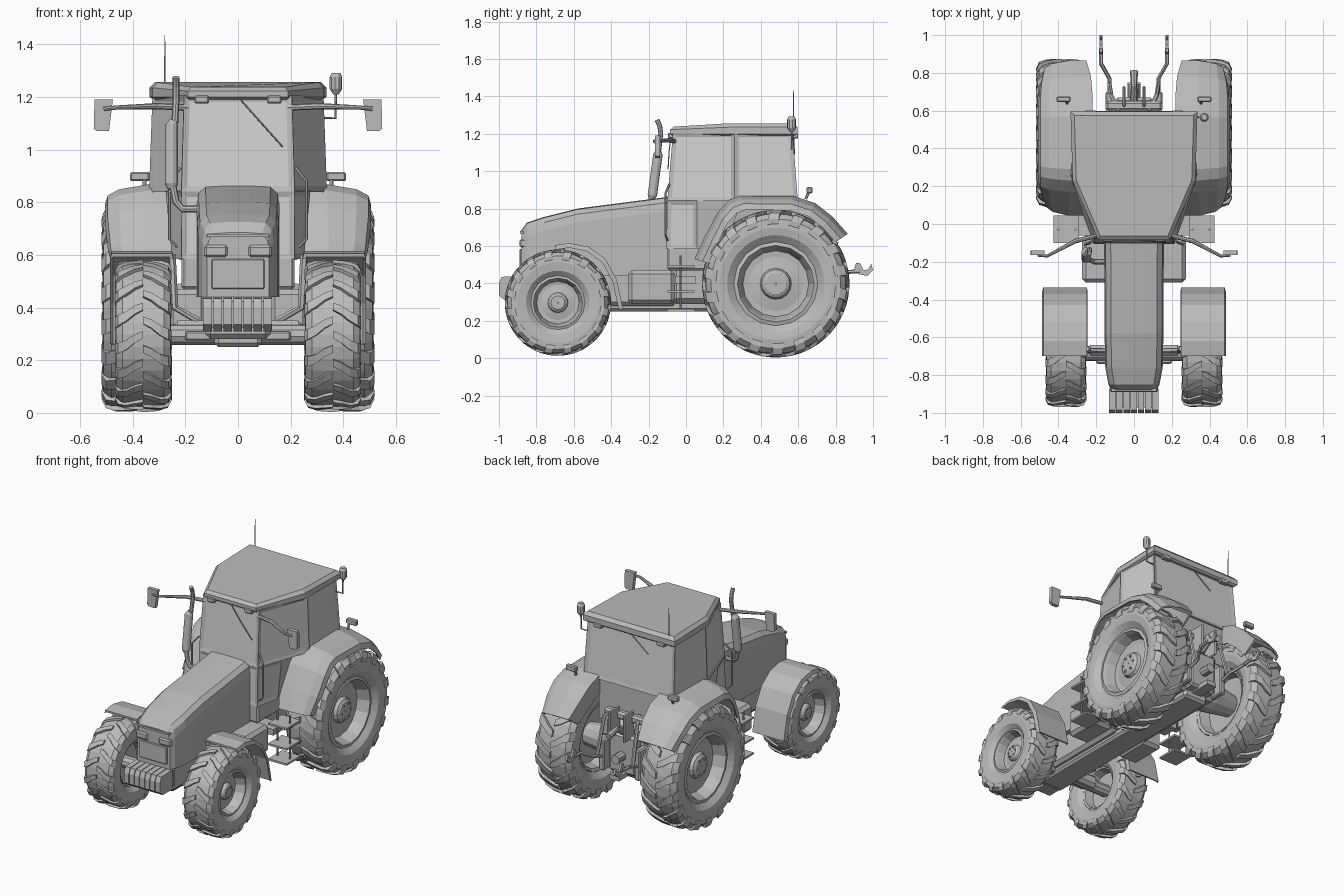
import bpy, bmesh
from math import sin, cos, pi
from mathutils import Vector

if "Cube" in bpy.data.objects:
    bpy.data.objects.remove(bpy.data.objects["Cube"])


def material(name, v):
    m = bpy.data.materials.new(name)
    m.use_nodes = True
    m.diffuse_color = (v, v, v, 1)
    m.node_tree.nodes["Principled BSDF"].inputs["Base Color"].default_value = (v, v, v, 1)
    return m


BODY = material("body grey", 0.5)
GLASS = material("glass light grey", 0.64)


def finish(name, bm):
    bmesh.ops.remove_doubles(bm, verts=bm.verts, dist=1e-5)
    bmesh.ops.recalc_face_normals(bm, faces=bm.faces)
    me = bpy.data.meshes.new(name)
    bm.to_mesh(me)
    bm.free()
    me.materials.append(BODY)
    me.materials.append(GLASS)
    ob = bpy.data.objects.new(name, me)
    bpy.context.collection.objects.link(ob)
    return ob


def add_loft(bm, rings, caps=True, loop=False):
    vs = [[bm.verts.new(p) for p in r] for r in rings]
    n = len(vs[0])
    faces = []
    for a, b in zip(vs, vs[1:] + (vs[:1] if loop else [])):
        for i in range(n):
            j = (i + 1) % n
            faces.append(bm.faces.new((a[i], a[j], b[j], b[i])))
    if caps and not loop:
        bm.faces.new(vs[0])
        bm.faces.new(vs[-1])
    return faces


def loft(name, rings):
    bm = bmesh.new()
    add_loft(bm, rings)
    return finish(name, bm)


def box(name, xs, ys, zs, bevel=0.0):
    ring = lambda z: [(xs[0], ys[0], z), (xs[1], ys[0], z), (xs[1], ys[1], z), (xs[0], ys[1], z)]
    bm = bmesh.new()
    add_loft(bm, [ring(zs[0]), ring(zs[1])])
    if bevel:
        bmesh.ops.bevel(bm, geom=bm.edges[:], offset=bevel, segments=1, affect='EDGES')
    return finish(name, bm)


def pair(name, xs, ys, zs, bevel=0.0):
    for s, side in ((1, "left"), (-1, "right")):
        box(side + "_" + name, (s * xs[0], s * xs[1]), ys, zs, bevel)


def tube(name, pts, radii, n=8):
    pts = [Vector(p) for p in pts]
    if not isinstance(radii, (list, tuple)):
        radii = [radii] * len(pts)
    rings = []
    for i, p in enumerate(pts):
        d = (pts[min(i + 1, len(pts) - 1)] - pts[max(i - 1, 0)]).normalized()
        u = d.orthogonal().normalized() if i == 0 else (u - d * u.dot(d)).normalized()
        w = d.cross(u)
        rings.append([p + (u * cos(2 * pi * k / n) + w * sin(2 * pi * k / n)) * radii[i] for k in range(n)])
    return loft(name, rings)


# Wheels: turned tyre with chevron lugs, dished rim, hub bolts
def wheel(name, s, c, R, W, k, lugs):
    def at(x, r, a):
        return (c[0] + s * x * W, c[1] + r * R * cos(a), c[2] + r * R * sin(a))

    def turned(bm, profile, n, loop):
        rings = [[at(x, r, 2 * pi * i / n) for i in range(n)] for x, r in profile]
        add_loft(bm, rings, True, loop)

    bm = bmesh.new()
    half = [(.72, k), (.95, k + .1), (1, .76), (.97, .88), (.74, .95)]
    turned(bm, half + [(0, .962)] + [(-x, r) for x, r in reversed(half)], 36, True)
    path = [(0, 0, 1), (.3, .05, 1), (.62, .14, .995), (.9, .19, .965), (1.02, .21, .88), (1, .22, .82)]
    for i in range(lugs):
        for m in (1, -1):
            a0 = 2 * pi * (i + (0.5 if m < 0 else 0)) / lugs
            rings = []
            for j, (x, da, r) in enumerate(path):
                a, w = a0 + da, 0.05 + 0.008 * j
                rings.append([at(m * x, r, a - w), at(m * x, r, a + w),
                              at(m * x * .85, r - .08, a + w), at(m * x * .85, r - .08, a - w)])
            add_loft(bm, rings)
    finish(name + "_tyre", bm)
    bm = bmesh.new()
    turned(bm, [(-.72, k), (-.66, k * .92), (-.15, k * .85), (-.1, k * .3), (-.1, .01),
                (.5, .01), (.5, k * .26), (.42, k * .34), (.26, k * .38), (.18, k * .66),
                (.2, k * .8), (.62, k * .88), (.78, k * .93), (.74, k * 1.02)], 16, True)
    for i in range(6):
        a = 2 * pi * i / 6
        add_loft(bm, [[at(x, k * .22 + .025 * cos(b), a + .15 * sin(b))
                       for b in (0, pi / 2, pi, 3 * pi / 2)] for x in (.48, .56)])
    finish(name + "_rim", bm)


# Bent mudguard sheet around a wheel centre; each path point has its own width factor
def guard(name, s, path, centre, section):
    mid = .38
    rings = []
    for y, z, f in path:
        p = Vector((0, y, z))
        d = (Vector((0, *centre)) - p).normalized()
        rings.append([p + d * n + Vector((s * (mid + (x - mid) * f), 0, 0)) for x, n in section])
    loft(name, rings)


FRONT, REAR = (-.685, .297), (.48, .398)
for s, side in ((1, "left"), (-1, "right")):
    wheel(side + "_front_wheel", s, (s * .36, *FRONT), .284, .106, .5, 16)
    wheel(side + "_rear_wheel", s, (s * .384, *REAR), .394, .131, .56, 18)
    guard(side + "_rear_fender", s,
          [(.045, .53, .72), (.1, .65, .9), (.17, .78, 1), (.23, .845, 1), (.29, .868, 1), (.57, .868, 1),
           (.69, .83, 1), (.78, .76, .95), (.865, .665, .8)], REAR,
          [(.22, .12), (.22, 0), (.34, 0), (.45, .02), (.495, .045), (.505, .08),
           (.495, .08), (.482, .05), (.42, .025), (.24, .02), (.23, .12)])
    guard(side + "_front_mudguard", s,
          [(-.7, .605, 1), (-.62, .615, 1), (-.52, .595, 1), (-.43, .53, 1), (-.37, .42, 1), (-.335, .26, 1)],
          FRONT, [(.245, .025), (.25, 0), (.48, 0), (.487, .025), (.475, .012), (.26, .012)])
    # mudguard bracket, mirror, fender lamp, steps, handrail, lower link
    tube(side + "_mudguard_bracket", [(s * .15, -.67, .35), (s * .24, -.67, .4), (s * .25, -.66, .6)], .014, 6)
    tube(side + "_mirror_arm", [(s * .19, -.06, 1.16), (s * .31, -.09, 1.165), (s * .46, -.17, 1.16), (s * .51, -.165, 1.155)],
         [.012, .012, .008, .008])
    loft(side + "_mirror", [[(s * x, y, z) for x, z in ((.475, 1.19), (.545, 1.19), (.548, 1.08), (.535, 1.07), (.49, 1.07))]
                            for y in (-.165, -.14)])
    tube(side + "_lamp_stem", [(s * .355, .64, .85), (s * .355, .66, .9)], .008, 6)
    tube(side + "_handrail", [(s * .23, -.1, .63), (s * .26, -.11, .66), (s * .26, -.11, .88), (s * .22, -.09, .93)], .006, 6)
    tube(side + "_lower_link", [(s * .13, .58, .36), (s * .13, .77, .42), (s * .175, .85, .46), (s * .175, .93, .465)], .011, 6)
    loft(side + "_link_hook", [[(s * x, y, z) for y, z in ((.9, .48), (.92, .45), (.97, .44), (1.0, .47), (.99, .505),
                                                           (.975, .475), (.95, .47), (.93, .51), (.91, .51))]
                               for x in (.168, .182)])
    tube(side + "_lift_rod", [(s * .13, .74, .42), (s * .12, .68, .66), (s * .08, .6, .68)], .012, 6)
    for x in (.31, .4):
        tube(side + "_step_rail", [(s * x, -.03, .55), (s * x, -.03, .25)], .006, 6)
pair("fender_lamp", (.335, .41), (.645, .675), (.88, .915), .006)
for z in (.25, .35, .485):
    pair("step", (.29, .425), (-.1, .045), (z, z + .012))
pair("side_tank", (.12, .275), (-.31, -.06), (.29, .47), .02)
pair("step_mount", (.15, .3), (-.06, .05), (.4, .44))

# Bonnet: lofted, narrowing and dropping to the nose
hood = []
for y, w, zb, zt in ((-.88, .118, .44, .685), (-.85, .135, .44, .725), (-.76, .152, .44, .755),
                     (-.58, .156, .44, .8), (-.1, .158, .44, .862)):
    half = [(w, zb), (w, zt - .075), (w * .95, zt - .03), (w * .78, zt - .004), (w * .3, zt)]
    hood.append([(x, y, z) for x, z in half] + [(-x, y, z) for x, z in reversed(half)])
loft("bonnet", hood)
box("grille", (-.1, .1), (-.889, -.87), (.47, .585), .004)
box("nose_band", (-.118, .118), (-.887, -.87), (.668, .68))
pair("headlamp", (.04, .128), (-.89, -.82), (.592, .637), .008)

# Chassis and running gear
box("engine_block", (-.125, .125), (-.86, -.05), (.28, .46), .02)
box("chassis_beam", (-.09, .09), (-.8, .6), (.25, .34), .015)
box("gearbox_housing", (-.16, .16), (-.08, .62), (.29, .62), .03)
box("front_crossbar", (-.2, .2), (-.74, -.7), (.275, .31), .006)
box("front_axle_carrier", (-.25, .25), (-.7, -.64), (.265, .35), .02)
tube("front_axle", [(-.37, *FRONT), (.37, *FRONT)], .04, 10)
tube("rear_axle", [(-.39, *REAR), (-.2, *REAR), (.2, *REAR), (.39, *REAR)], [.07, .1, .1, .07], 12)

# Front ballast weights on their carrier
for i in range(7):
    x = -.132 + i * .038
    loft("ballast_weight", [[(x + d, y, z) for y, z in ((-.87, .31), (-.97, .31), (-1.0, .335), (-1.0, .4), (-.985, .435), (-.87, .44))]
                            for d in (0, .034)])
box("weight_carrier", (-.125, .125), (-.975, -.85), (.325, .425))


# Cab: six-sided plan, windows inset into the frame
def plan(half, z, zf=None):
    pts = half + [(-x, y) for x, y in reversed(half)]
    return [(x, y, zf if zf and y < 0 else z) for x, y in pts]


def glazed(name, rings, skip):
    bm = bmesh.new()
    walls = add_loft(bm, rings)
    bmesh.ops.recalc_face_normals(bm, faces=bm.faces)
    panes = [f for i, f in enumerate(walls) if i not in skip]
    bmesh.ops.inset_individual(bm, faces=panes, thickness=.022, depth=-.006, use_even_offset=True)
    for f in panes:
        f.material_index = 1
    return finish(name, bm)


glazed("cab", [plan([(.215, -.1), (.338, .26), (.33, .598)], .84),
               plan([(.205, -.07), (.325, .26), (.318, .57)], 1.205)], ())
glazed("cab_door_base", [plan([(.215, -.105), (.25, .06), (.25, .2)], .585),
                         plan([(.215, -.1), (.275, .06), (.25, .3)], .842)], (1, 2, 3))
box("cab_floor", (-.215, .215), (-.1, .58), (.47, .6), .01)
box("cab_rear_wall", (-.225, .225), (.1, .585), (.58, .85))

roof = [(.19, -.085), (.325, .23), (.336, .595)]


def shrunk(f):
    return [(x * f, .27 + (y - .27) * f) for x, y in roof]


loft("roof", [plan(shrunk(.96), 1.19), plan(roof, 1.2), plan(roof, 1.235, 1.222), plan(shrunk(.94), 1.256, 1.238)])
pair("roof_front_lamp", (.11, .165), (-.095, -.06), (1.175, 1.205), .005)
pair("roof_rear_lamp", (.2, .26), (.57, .6), (1.175, 1.205), .005)
tube("front_wiper", [(0, -.078, 1.2), (.08, -.09, 1.11), (.17, -.096, 1.01)], .003, 6)
tube("rear_wiper", [(0, .575, 1.19), (-.13, .58, 1.09)], .003, 6)

# Exhaust on the right front pillar
tube("exhaust_elbow", [(-.14, -.2, .775), (-.21, -.2, .775), (-.235, -.19, .8), (-.25, -.185, .87)], .014)
tube("exhaust_muffler", [(-.25, -.185, .85), (-.253, -.18, .87), (-.253, -.15, 1.09), (-.245, -.147, 1.11)],
     [.015, .026, .026, .015], 12)
tube("exhaust_stack", [(-.24, -.147, 1.1), (-.235, -.135, 1.2), (-.235, -.14, 1.24), (-.235, -.155, 1.275)], .013)

# Beacon and aerial
tube("beacon_stem", [(.3, .565, 1.12), (.37, .565, 1.12), (.372, .565, 1.23)], .005, 6)
tube("beacon", [(.372, .565, z) for z in (1.21, 1.23, 1.275, 1.292)], [.01, .024, .024, .016], 10)
tube("aerial", [(-.278, .575, 1.2), (-.278, .575, 1.27), (-.278, .575, 1.435)], [.006, .003, .0015], 6)

# Rear linkage
box("linkage_housing", (-.1, .1), (.58, .67), (.3, .56), .015)
pair("drawbar_plate", (.11, .15), (.6, .7), (.3, .5), .008)
box("drawbar", (-.035, .035), (.55, .75), (.29, .32))
box("linkage_cross_shaft", (-.15, .15), (.6, .65), (.64, .69), .012)
tube("power_shaft", [(0, .65, .42), (0, .74, .42)], .03, 10)
tube("top_link", [(0, .66, .58), (0, .73, .62), (0, .81, .6)], [.022, .016, .022])
pair("link_lug", (.045, .06), (.62, .73), (.54, .72), .006)

for ob in bpy.context.view_layer.objects:
    ob.select_set(ob.type == 'MESH')
    if ob.type == 'MESH':
        bpy.context.view_layer.objects.active = ob
bpy.ops.object.shade_smooth_by_angle(angle=.52)
